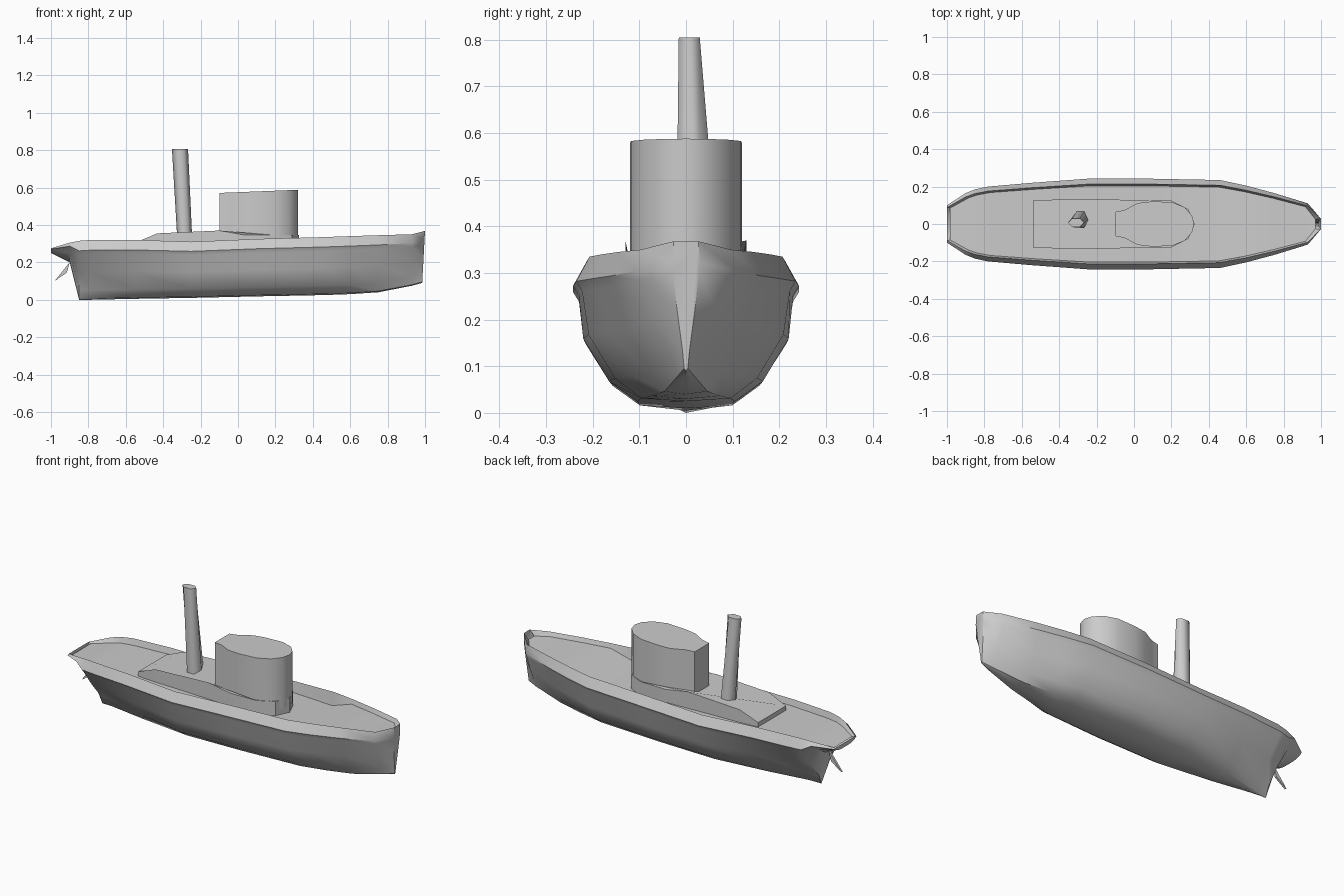
import bpy, bmesh, math

if "Cube" in bpy.data.objects:
    bpy.data.objects.remove(bpy.data.objects["Cube"])


def make_object(name, bm, angle=40):
    bmesh.ops.recalc_face_normals(bm, faces=bm.faces)
    mesh = bpy.data.meshes.new(name)
    bm.to_mesh(mesh)
    bm.free()
    ob = bpy.data.objects.new(name, mesh)
    bpy.context.collection.objects.link(ob)
    bpy.ops.object.select_all(action='DESELECT')
    ob.select_set(True)
    bpy.context.view_layer.objects.active = ob
    bpy.ops.object.shade_smooth_by_angle(angle=math.radians(angle))
    return ob


def loft(name, rings, closed=False, caps=(False, False), angle=40):
    bm = bmesh.new()
    rows = [[bm.verts.new(p) for p in r] for r in rings]
    n = len(rows[0])
    for a, b in zip(rows, rows[1:]):
        for i in range(n if closed else n - 1):
            j = (i + 1) % n
            bm.faces.new((a[i], a[j], b[j], b[i]))
    for row, cap in zip((rows[0], rows[-1]), caps):
        if cap:
            bm.faces.new(row)
    return make_object(name, bm, angle)


def mirror_outline(half):
    """Closed plan outline from its +y half, ordered stern to bow."""
    return half + [(x, -y) for x, y in reversed(half) if y > 0]


# Hull stations: x, half width, keel height, rail height, bottom fullness, deck height
stations = [
    (-1.0, 0.10, 0.25, 0.275, 0.9, 0.27),
    (-0.90, 0.165, 0.20, 0.305, 0.45, 0.28),
    (-0.85, 0.185, 0.00, 0.315, 0.06, 0.285),
    (-0.78, 0.20, 0.00, 0.32, 0.15, 0.285),
    (-0.55, 0.22, 0.005, 0.32, 0.60, 0.285),
    (-0.25, 0.242, 0.01, 0.31, 0.95, 0.28),
    (0.10, 0.242, 0.018, 0.325, 1.0, 0.27),
    (0.46, 0.235, 0.025, 0.335, 0.95, 0.26),
    (0.60, 0.205, 0.03, 0.34, 0.82, 0.315),
    (0.75, 0.165, 0.04, 0.345, 0.65, 0.32),
    (0.93, 0.11, 0.075, 0.35, 0.35, 0.325),
    (0.985, 0.03, 0.09, 0.368, 0.3, 0.34),
]
# Cross-section: fraction of width, fraction of height, fullness influence
section = [(0.0, 0.0, 0), (0.43, 0.02, 1), (0.68, 0.16, 0.9), (0.91, 0.46, 0.45),
           (0.95, 0.76, 0.05), (1.0, 0.83, 0), (0.88, 1.0, 0)]

hull_rings, deck_rings = [], []
for x, w, zk, zr, full, zd in stations:
    half = []
    for u, v, k in section:
        z = zk + v * (zr - zk)
        rake = 0.015 * (z - 0.09) / 0.28 if x > 0.95 else 0
        half.append((x + rake, w * u * (1 - k + k * full), z))
    hull_rings.append([(a, -b, c) for a, b, c in reversed(half[1:])] + half)
    # Inside of the bulwark and the deck
    top = half[-1]
    inner = [top, (x * 0.985, w * 0.84, zd)]
    deck_rings.append([(a, -b, c) for a, b, c in inner] + inner[::-1])
loft("hull", hull_rings, caps=(True, True))
loft("deck_and_inner_bulwark", deck_rings)

# Low deckhouse with rounded front and sloping aft edge
house = mirror_outline([(-0.54, 0.125), (-0.43, 0.13), (-0.1, 0.13), (0.04, 0.128),
                        (0.2, 0.125), (0.29, 0.08), (0.325, 0.0)])


def house_roof(x):
    return 0.31 if x < -0.5 else 0.355 if x < -0.4 else 0.37 if x < 0 else 0.345


loft("deckhouse", [[(x, y, 0.25) for x, y in house],
                   [(x, y, house_roof(x)) for x, y in house]],
     closed=True, caps=(False, True), angle=35)

# Wheelhouse: narrow back, wide rounded front, roof rising forward
cabin = mirror_outline([(-0.10, 0.065), (-0.05, 0.075), (0.02, 0.112), (0.09, 0.12),
                        (0.20, 0.118), (0.27, 0.09), (0.31, 0.045), (0.322, 0.0)])
loft("wheelhouse", [[(x, y, 0.30) for x, y in cabin],
                    [(x, y, 0.575 + 0.04 * x) for x, y in cabin]],
     closed=True, caps=(False, True), angle=35)

# Funnel: leaning six-sided taper
funnel = []
for cx, cy, rx, ry, z in ((-0.285, 0.024, 0.04, 0.052, 0.33), (-0.31, 0.007, 0.043, 0.026, 0.805)):
    funnel.append([(cx + rx * math.cos(i * math.pi / 3), cy + ry * math.sin(i * math.pi / 3), z)
                   for i in range(6)])
loft("funnel", funnel, closed=True, caps=(False, True), angle=65)

# Small fin under the stern overhang
fin = [(-0.90, 0.20), (-0.98, 0.10), (-0.915, 0.145)]
loft("stern_fin", [[(x, y, z) for x, z in fin] for y in (-0.006, 0.006)],
     closed=True, caps=(True, True))
